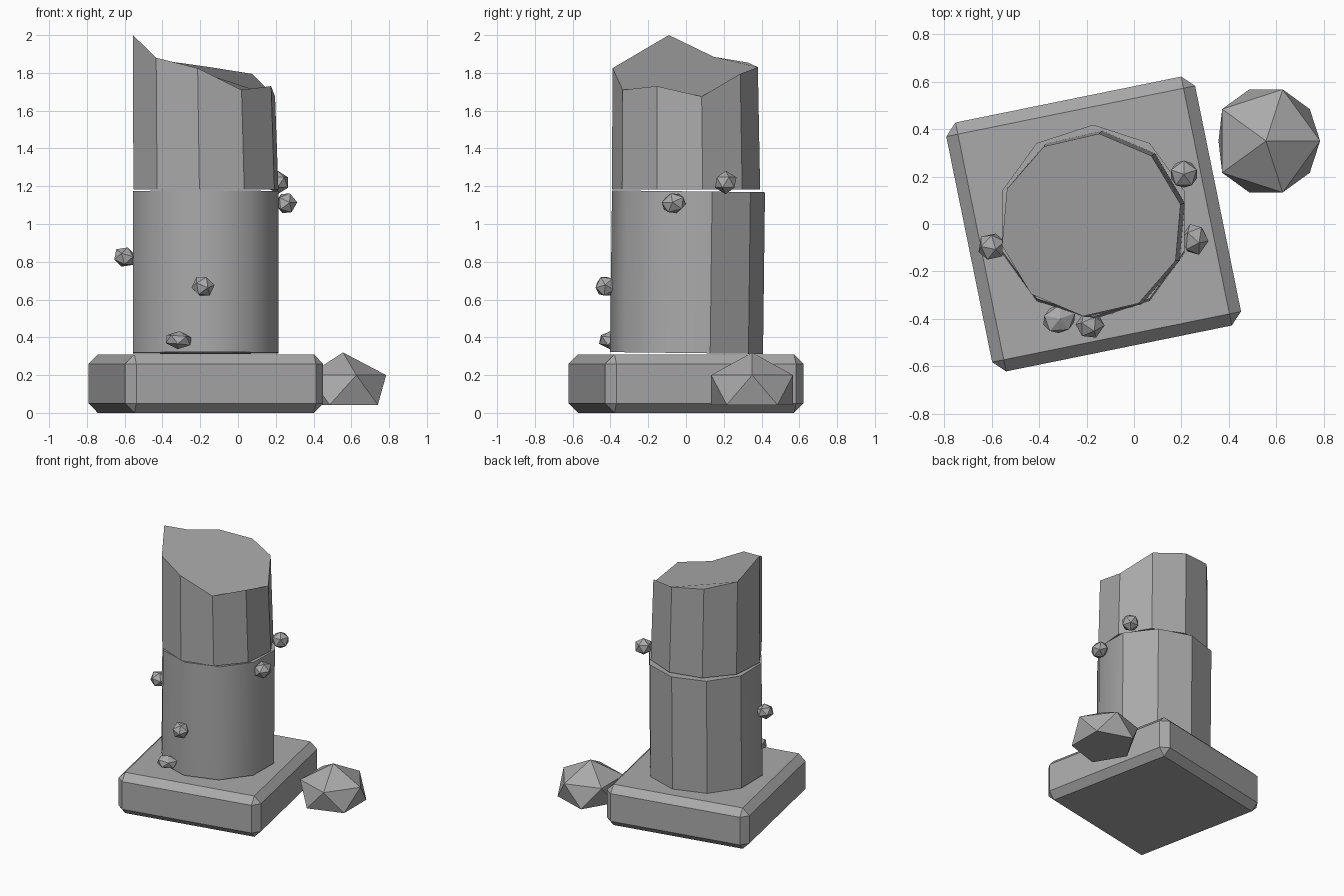
import bpy, bmesh
from math import radians, sin, cos
from mathutils import Matrix, Vector

cube = bpy.data.objects.get("Cube")
if cube:
    bpy.data.objects.remove(cube, do_unlink=True)

stone = bpy.data.materials.new("grey_stone")
stone.use_nodes = True
GREY = (0.4, 0.4, 0.4, 1)
stone.diffuse_color = GREY
stone.node_tree.nodes["Principled BSDF"].inputs["Base Color"].default_value = GREY


def finish(name, bm, location=(0, 0, 0), rotation=(0, 0, 0)):
    bmesh.ops.recalc_face_normals(bm, faces=bm.faces)
    mesh = bpy.data.meshes.new(name)
    bm.to_mesh(mesh)
    bm.free()
    mesh.materials.append(stone)
    obj = bpy.data.objects.new(name, mesh)
    obj.location = location
    obj.rotation_euler = [radians(a) for a in rotation]
    bpy.context.collection.objects.link(obj)
    return obj


# Chamfered square plinth, turned slightly
bm = bmesh.new()
bmesh.ops.create_cube(bm, size=1, matrix=Matrix.Diagonal((1.07, 1.07, 0.31, 1)))
bmesh.ops.bevel(bm, geom=bm.edges[:], offset=0.05, segments=1, affect='EDGES')
finish("plinth", bm, (-0.17, 0, 0.155), (0, 0, 11.5))

# Lower drum: ten sides, rounded shading at the front, facets at the back
SIDES = 10
STEP = 360 / SIDES
bm = bmesh.new()
rings = []
for z in (-0.428, 0.428):
    rings.append([bm.verts.new((0.405 * cos(radians(18 + STEP * i)),
                                0.405 * sin(radians(18 + STEP * i)), z))
                  for i in range(SIDES)])
for i in range(SIDES):
    j = (i + 1) % SIDES
    face = bm.faces.new((rings[0][i], rings[0][j], rings[1][j], rings[1][i]))
    face.smooth = face.calc_center_median().y < 0.2
for ring in rings:
    bm.faces.new(ring)
drum = finish("lower_drum", bm, (-0.172, 0.008, 0.745), (-0.7, 0, 0))
for edge in drum.data.edges:
    a, b = (drum.data.vertices[v].co for v in edge.vertices)
    edge.use_edge_sharp = abs(a.z - b.z) < 0.01

# Upper drum: slightly tapered and broken off at a jagged slant
break_heights = (1.825, 1.71, 1.73, 1.675, 1.795, 1.83, 1.855, 1.885, 2.0, 1.88)
bm = bmesh.new()
low, high = [], []
for i, z in enumerate(break_heights):
    a = radians(-95 + STEP * i)
    low.append(bm.verts.new((-0.17 + 0.394 * cos(a), 0.394 * sin(a), 1.183)))
    high.append(bm.verts.new((-0.18 + 0.386 * cos(a), -0.004 + 0.386 * sin(a), z)))
for i in range(SIDES):
    j = (i + 1) % SIDES
    bm.faces.new((low[i], low[j], high[j], high[i]))
bm.faces.new(low)
bm.faces.new(high)
finish("broken_upper_drum", bm)

# Fallen boulder with a flat underside
bm = bmesh.new()
bmesh.ops.create_icosphere(bm, subdivisions=1, radius=1)
for v in bm.verts:
    v.co = Vector((0.255 * v.co.x, 0.255 * v.co.y, max(0.217 * v.co.z, -0.06)))
    v.co.x = max(v.co.x, -0.2)
finish("boulder", bm, (0.556, 0.35, 0.103))

# Small stones clinging to the shaft: location, size, rotation
pebbles = [
    ((-0.6, -0.095, 0.825), (0.062, 0.062, 0.055), (20, 10, 30)),
    ((-0.185, -0.425, 0.67), (0.062, 0.06, 0.058), (30, 15, 10)),
    ((-0.315, -0.4, 0.385), (0.078, 0.065, 0.048), (0, 5, 20)),
    ((0.255, -0.065, 1.11), (0.06, 0.07, 0.058), (15, 20, 0)),
    ((0.21, 0.21, 1.22), (0.064, 0.064, 0.062), (0, 0, 18)),
]
for number, (spot, size, turn) in enumerate(pebbles, 1):
    bm = bmesh.new()
    bmesh.ops.create_icosphere(bm, subdivisions=1, radius=1,
                               matrix=Matrix.Diagonal((*size, 1)))
    finish(f"pebble_{number}", bm, spot, turn)
